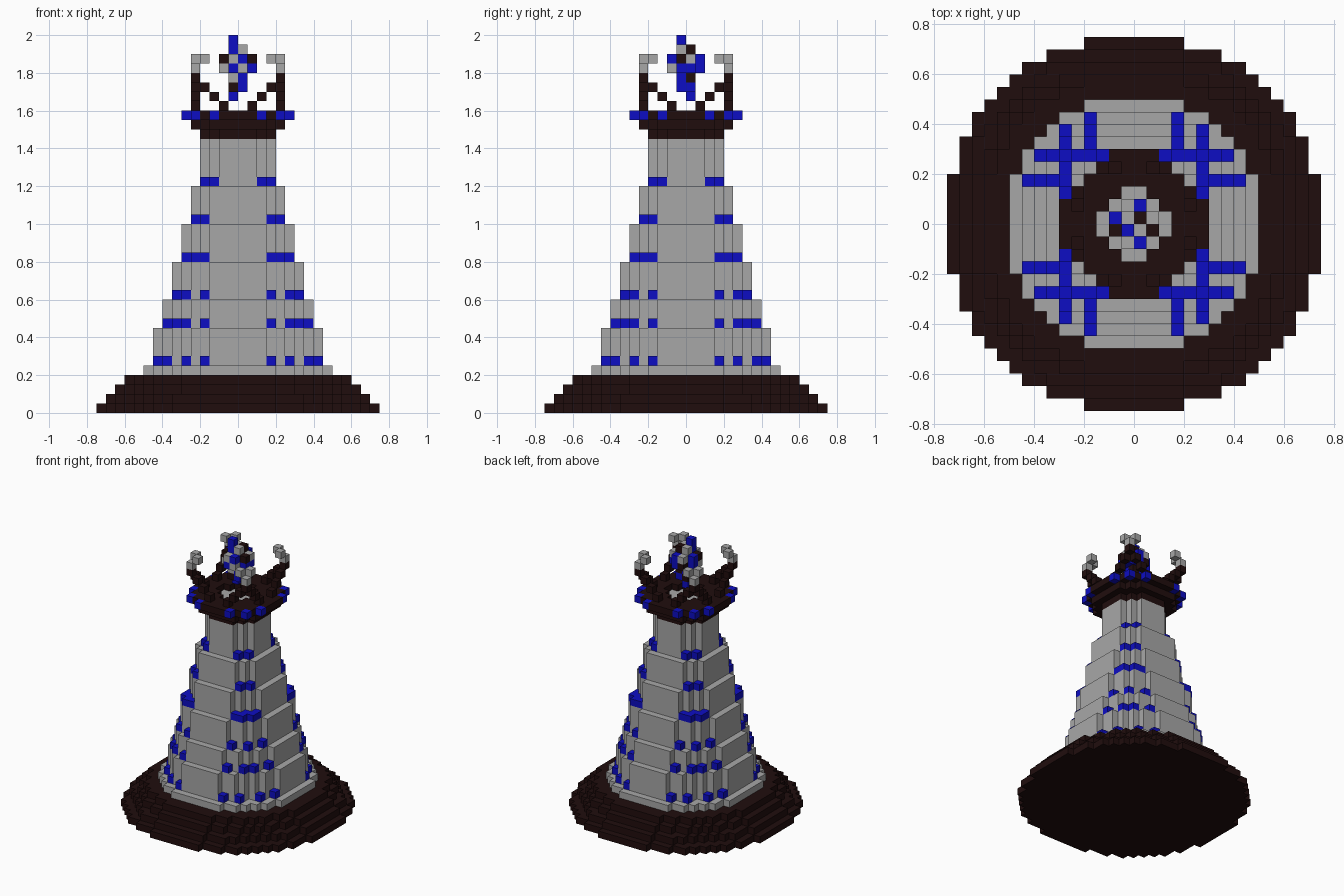
import bpy, bmesh, math
from mathutils import Vector

if "Cube" in bpy.data.objects:
    bpy.data.objects.remove(bpy.data.objects["Cube"], do_unlink=True)

U = 0.05  # block size


def material(name, rgb):
    m = bpy.data.materials.new(name)
    m.use_nodes = True
    m.diffuse_color = (*rgb, 1)
    bsdf = next(n for n in m.node_tree.nodes if n.type == 'BSDF_PRINCIPLED')
    bsdf.inputs["Base Color"].default_value = (*rgb, 1)
    return m


STONE = material("grey stone", (0.39, 0.39, 0.39))
DARK = material("dark brown", (0.0145, 0.004, 0.004))
BLUE = material("blue", (0.004, 0.004, 0.55))


def finish(name, bm, mats):
    bmesh.ops.recalc_face_normals(bm, faces=bm.faces)
    me = bpy.data.meshes.new(name)
    bm.to_mesh(me)
    bm.free()
    for m in mats:
        me.materials.append(m)
    ob = bpy.data.objects.new(name, me)
    bpy.context.scene.collection.objects.link(ob)
    return ob


def half_width(r2, row):
    """Number of blocks either side of the axis in one row of a block disc."""
    return math.floor(math.sqrt(r2 - row * row) + 0.5)


def disc(name, radius, z0, z1, mat, r2=None):
    """Stepped round slab, heights and radius in blocks."""
    r2 = r2 or (radius + 0.15) ** 2
    right = []
    for j in range(radius, -radius, -1):
        w = half_width(r2, j - 0.5)
        for p in ((w, j), (w, j - 1)):
            if len(right) > 1 and right[-1][0] == right[-2][0] == p[0]:
                right.pop()
            if not right or right[-1] != p:
                right.append(p)
    outline = right + [(-x, y) for x, y in reversed(right)]
    bm = bmesh.new()
    face = bm.faces.new([bm.verts.new((x * U, y * U, z0 * U)) for x, y in outline])
    ext = bmesh.ops.extrude_face_region(bm, geom=[face], use_keep_orig=True)
    top = [v for v in ext["geom"] if isinstance(v, bmesh.types.BMVert)]
    bmesh.ops.translate(bm, vec=(0, 0, (z1 - z0) * U), verts=top)
    return finish(name, bm, [mat])


def blocks(name, cells, mats):
    """Unit blocks from {(i, j, k): material index}; touching faces are left out."""
    bm = bmesh.new()
    for c, index in cells.items():
        for axis in range(3):
            for s in (-1, 1):
                n = list(c)
                n[axis] += s
                if tuple(n) in cells:
                    continue
                a, b = (axis + 1) % 3, (axis + 2) % 3
                corners = []
                for da, db in ((0, 0), (1, 0), (1, 1), (0, 1)):
                    p = Vector(c)
                    p[axis] += (s + 1) // 2
                    p[a] += da
                    p[b] += db
                    corners.append(bm.verts.new(p * U))
                if s < 0:
                    corners.reverse()
                bm.faces.new(corners).material_index = index
    bmesh.ops.remove_doubles(bm, verts=bm.verts, dist=1e-5)
    return finish(name, bm, mats)


def four_corners(quarter):
    """Repeat (x, y, z) cells of one quadrant in all four, and across its diagonal."""
    out = {}
    for x, y, z in quarter:
        for a, b in ((x, y), (y, x)):
            for i in (a, -1 - a):
                for j in (b, -1 - b):
                    out[i, j, z] = 0
    return out


# Stepped plinth
for k in range(4):
    disc(f"plinth_step_{k + 1}", 15 - k, k, k + 1, DARK)

# Tapering tower
tiers = [(10, 4, 5), (9, 5, 9), (8, 9, 12), (7, 12, 16), (6, 16, 20), (5, 20, 24), (4, 24, 29)]
for n, (r, z0, z1) in enumerate(tiers):
    disc(f"tower_tier_{n + 1}", r, z0, z1, STONE)

# Blue studs on the ledges, set in the corner notches
studs = {5: [(8, 3), (7, 5)], 9: [(7, 3), (6, 5)], 12: [(6, 3), (5, 5)],
         16: [(5, 3), (5, 4), (4, 4)], 20: [(4, 3)], 24: [(3, 2)]}
for n, (z, cells) in enumerate(studs.items()):
    blocks(f"ledge_studs_{n + 1}", four_corners([(x, y, z) for x, y in cells]), [BLUE])

# Flared head with a shallow round well in the top
disc("head_collar", 4, 29, 30, DARK)
disc("head_flare", 5, 30, 31, DARK)
disc("well_floor", 3, 31, 31.1, STONE, r2=7)
rim = {}
for i in range(-6, 6):
    for j in range(-6, 6):
        if 7 < (i + 0.5) ** 2 + (j + 0.5) ** 2 < 33:
            rim[i, j, 31] = 0
blocks("head_rim", rim, [DARK])
blocks("rim_studs", four_corners([(5, 2, 31), (4, 4, 31)]), [BLUE])

# Scalloped crown rising to four corners, with pale forked tips
blocks("crown_scallops", four_corners([(4, 1, 32), (4, 2, 33), (4, 3, 34), (4, 4, 35)]), [DARK])
blocks("crown_tips", four_corners([(4, 4, 36), (4, 3, 37)]), [STONE])

# Floating mottled gem: rows run front to back, letters are colours
gem = {33: ["....", "....", ".B..", "...."],
       34: ["....", ".DB.", ".DB.", "...."],
       35: ["....", ".GB.", ".BD.", "...."],
       36: [".BG.", "GDGB", "BGDB", ".DB."],
       37: [".GB.", "DGBD", "BDGG", ".GB."],
       38: ["....", ".BG.", ".GD.", "...."],
       39: ["....", ".B..", "....", "...."]}
cells = {(i - 2, j - 2, z): "GDB".index(ch)
         for z, rows in gem.items() for j, row in enumerate(rows)
         for i, ch in enumerate(row) if ch != "."}
blocks("gem", cells, [STONE, DARK, BLUE])
